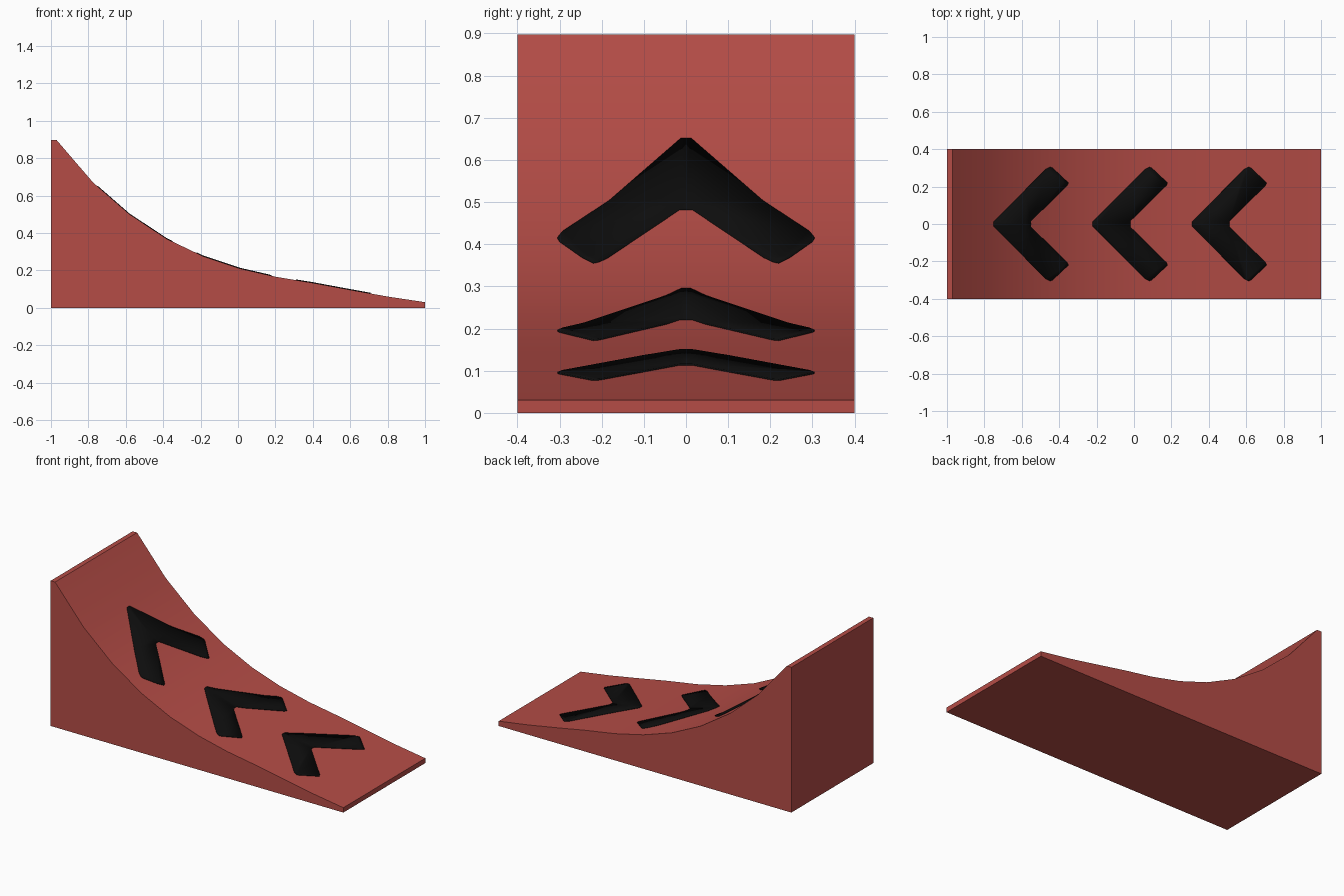
import bpy, bmesh, math

if "Cube" in bpy.data.objects:
    bpy.data.objects.remove(bpy.data.objects["Cube"])

# Curved top of the ramp, side view (x, z)
CURVE = [(-1, .897), (-.97, .897), (-.775, .67), (-.58, .50), (-.38, .368),
         (-.185, .275), (.01, .21), (.205, .165), (.4, .133), (.605, .095),
         (.8, .06), (1, .03)]
HALF_WIDTH = .4


def material(name, colour):
    mat = bpy.data.materials.new(name)
    mat.diffuse_color = (*colour, 1)
    mat.use_nodes = True
    mat.node_tree.nodes["Principled BSDF"].inputs["Base Color"].default_value = mat.diffuse_color
    return mat


def make_object(name, bm, mat):
    mesh = bpy.data.meshes.new(name)
    bm.to_mesh(mesh)
    bm.free()
    mesh.materials.append(mat)
    ob = bpy.data.objects.new(name, mesh)
    bpy.context.collection.objects.link(ob)
    bpy.ops.object.select_all(action='DESELECT')
    ob.select_set(True)
    bpy.context.view_layer.objects.active = ob
    bpy.ops.object.shade_smooth_by_angle(angle=math.radians(30))
    return ob


def surface_height(x):
    for (x0, z0), (x1, z1) in zip(CURVE, CURVE[1:]):
        if x <= x1:
            return z0 + (z1 - z0) * (x - x0) / (x1 - x0)
    return CURVE[-1][1]


red = material("ramp red", (.46, .073, .062))
black = material("arrow black", (.004, .004, .004))

# Ramp body: side profile extruded across the width
bm = bmesh.new()
profile = [(-1, 0)] + CURVE + [(1, 0)]
side = bm.faces.new([bm.verts.new((x, -HALF_WIDTH, z)) for x, z in profile])
ext = bmesh.ops.extrude_face_region(bm, geom=[side])
bmesh.ops.translate(bm, vec=(0, 2 * HALF_WIDTH, 0),
                    verts=[v for v in ext['geom'] if isinstance(v, bmesh.types.BMVert)])
bmesh.ops.recalc_face_normals(bm, faces=bm.faces)
make_object("ramp_body", bm, red)

# Painted arrows: thin chevrons draped over the curve
HALF_ARROW = [(0, 0), (0, .012), (.28, .293), (.303, .305), (.315, .3),
              (.4, .22), (.393, .205), (.2, .015), (.2, 0)]
for i in range(3):
    tip = -.75 + .53 * i
    bm = bmesh.new()
    for s in (1, -1):
        bm.faces.new([bm.verts.new((tip + x, s * y, 0)) for x, y in HALF_ARROW])
    bmesh.ops.remove_doubles(bm, verts=bm.verts, dist=.0001)
    bmesh.ops.triangulate(bm, faces=bm.faces)
    for x, _ in CURVE[1:-1]:
        bmesh.ops.bisect_plane(bm, geom=bm.verts[:] + bm.edges[:] + bm.faces[:],
                               plane_co=(x, 0, 0), plane_no=(1, 0, 0))
    for v in bm.verts:
        v.co.z = surface_height(v.co.x) + .004
    bm.normal_update()
    for f in bm.faces:
        if f.normal.z < 0:
            f.normal_flip()
    ob = make_object(f"painted_arrow_{i + 1}", bm, black)
    plate = ob.modifiers.new("plate", 'SOLIDIFY')
    plate.thickness = .006
    plate.offset = -1
